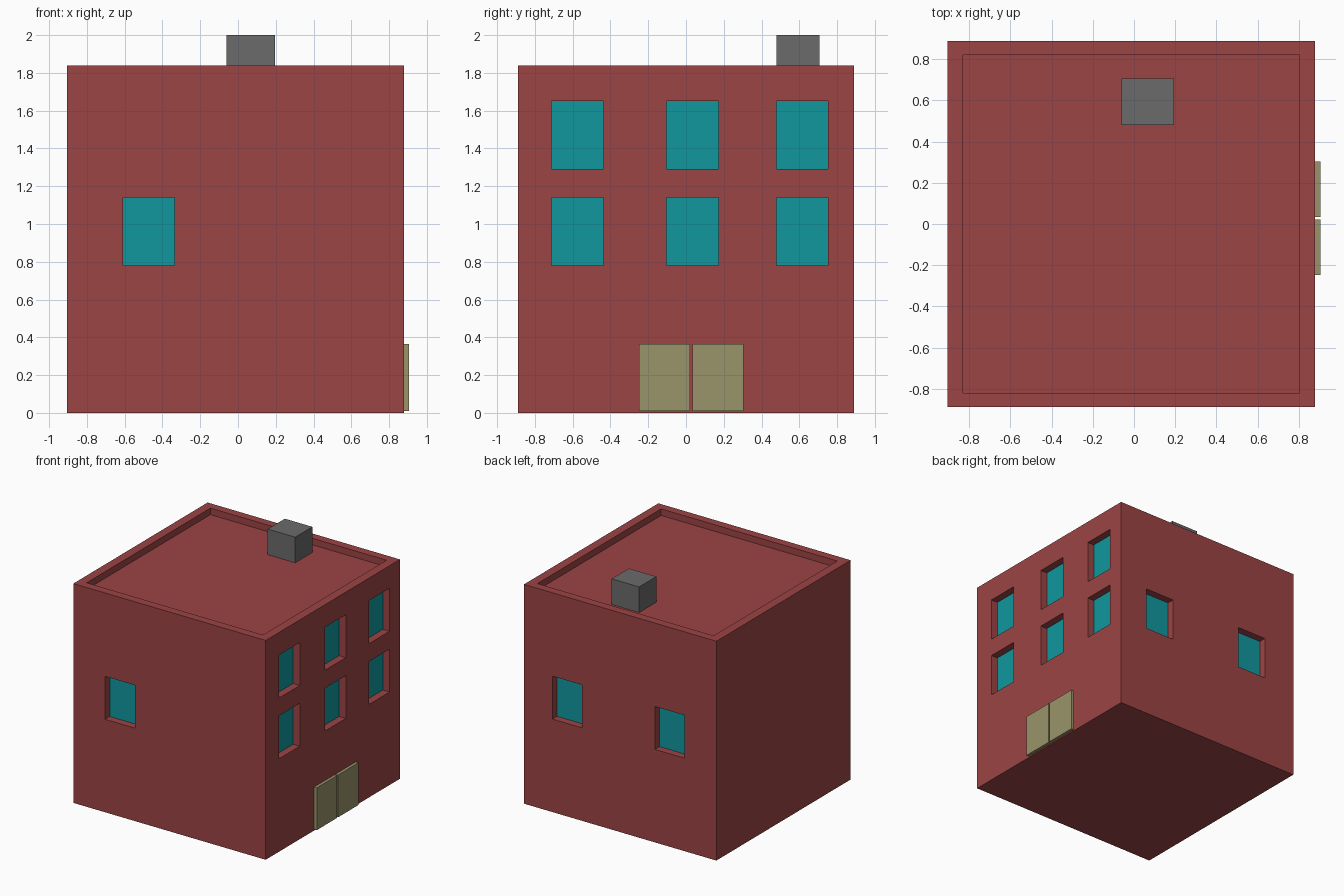
import bpy
import bmesh
from mathutils import Vector

if "Cube" in bpy.data.objects:
    bpy.data.objects.remove(bpy.data.objects["Cube"])


def material(name, rgb):
    m = bpy.data.materials.new(name)
    m.diffuse_color = (*rgb, 1)
    m.use_nodes = True
    m.node_tree.nodes["Principled BSDF"].inputs["Base Color"].default_value = m.diffuse_color
    return m


BRICK = material("brick_red", (0.33, 0.058, 0.058))
GLASS = material("teal_glass", (0.005, 0.31, 0.34))
DOOR = material("door_tan", (0.32, 0.30, 0.145))
STONE = material("chimney_grey", (0.145, 0.145, 0.145))


def boxes(name, spans, mat=None):
    """One object made of boxes, each given as (low corner, high corner)."""
    bm = bmesh.new()
    for lo, hi in spans:
        lo, hi = Vector(lo), Vector(hi)
        verts = bmesh.ops.create_cube(bm, size=1)["verts"]
        bmesh.ops.scale(bm, vec=hi - lo, verts=verts)
        bmesh.ops.translate(bm, vec=(lo + hi) / 2, verts=verts)
    mesh = bpy.data.meshes.new(name)
    bm.to_mesh(mesh)
    bm.free()
    if mat:
        mesh.materials.append(mat)
    obj = bpy.data.objects.new(name, mesh)
    bpy.context.collection.objects.link(obj)
    return obj


X0, X1, Y, TOP = -0.905, 0.88, 0.89, 1.84
ROOF = 1.785
W, H = 0.275, 0.36          # window size
DEPTH, PANE = 0.068, 0.006  # pocket depth, pane thickness

# Window list: wall, low edge along the wall, sill height
windows = [("right", y, z) for y in (-0.713, -0.103, 0.478) for z in (0.78, 1.29)]
windows += [("front", -0.61, 0.78), ("back", -0.61, 0.78), ("back", 0.342, 0.78)]


def wall_box(wall, a, z, near, far):
    """Window-sized box between two depths measured inward from a wall."""
    if wall == "right":
        return (X1 - far, a, z), (X1 - near, a + W, z + H)
    if wall == "front":
        return (a, -Y + near, z), (a + W, -Y + far, z + H)
    return (a, Y - far, z), (a + W, Y - near, z + H)


# Building block, with window pockets and sunken roof cut out
body = boxes("building_body", [((X0, -Y, 0), (X1, Y, TOP))], BRICK)
cuts = [wall_box(*w, -0.05, DEPTH) for w in windows]
cuts.append(((X0 + 0.075, -Y + 0.07, ROOF), (X1 - 0.075, Y - 0.07, TOP + 0.1)))
cutter = boxes("opening_cutter", cuts, BRICK)
cutter.hide_render = True
cutter.hide_viewport = True
cutter.display_type = "WIRE"
mod = body.modifiers.new("openings", "BOOLEAN")
mod.operation = "DIFFERENCE"
mod.solver = "EXACT"
mod.object = cutter

# Glass panes at the back of each pocket
for i, w in enumerate(windows):
    boxes(f"window_pane_{w[0]}_{i + 1}", [wall_box(*w, DEPTH - PANE, DEPTH)], GLASS)

# Double door standing proud of the right wall
for side, y in (("left", -0.248), ("right", 0.034)):
    boxes(f"door_{side}", [((X1, y, 0.01), (0.905, y + 0.27, 0.365))], DOOR)

# Chimney on the sunken roof
boxes("chimney", [((-0.06, 0.48, ROOF), (0.195, 0.707, 2.0))], STONE)
